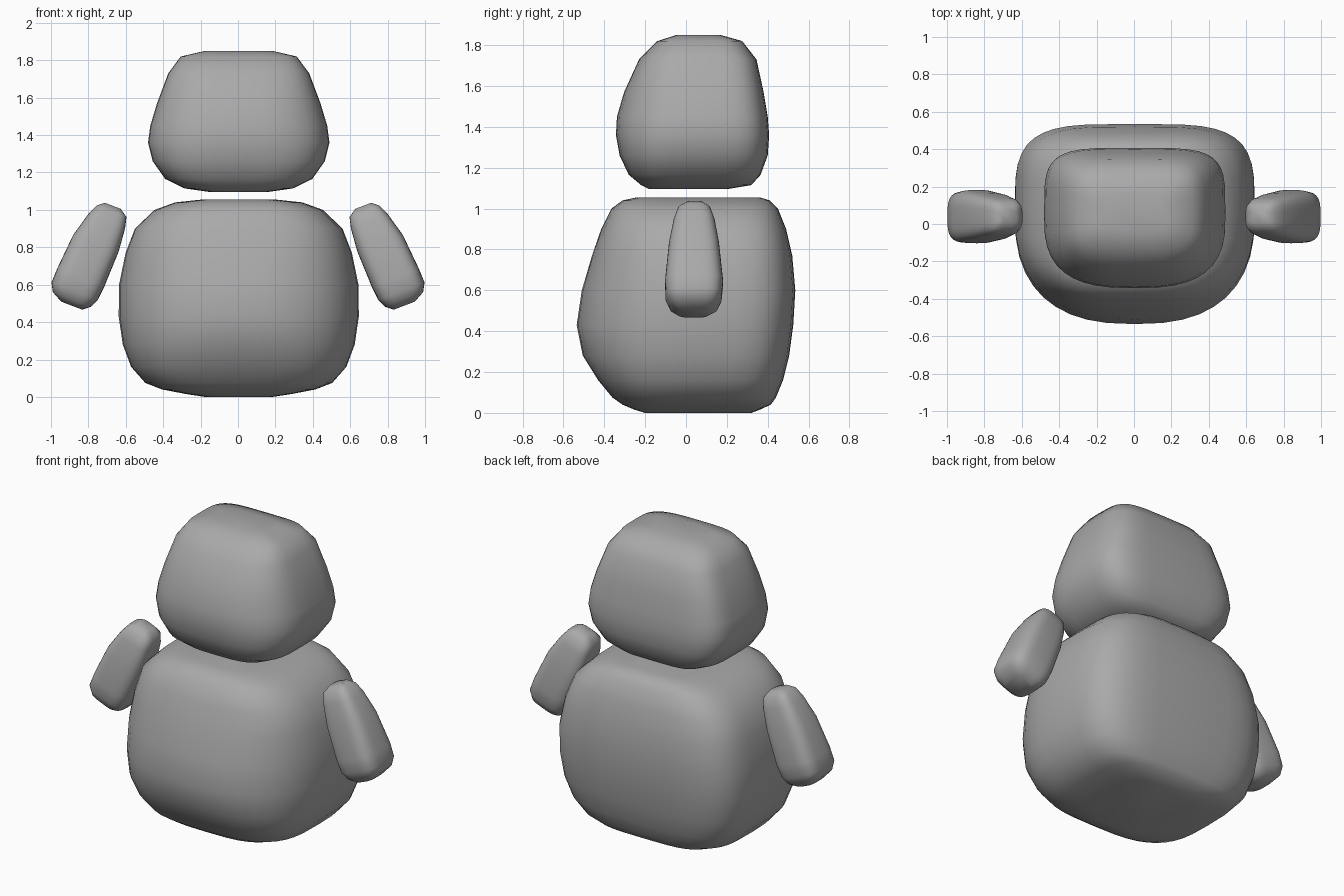
import bpy
import bmesh
from math import sin, cos, pi, radians
from mathutils import Matrix

default_cube = bpy.data.objects.get("Cube")
if default_cube:
    bpy.data.objects.remove(default_cube, do_unlink=True)

SEGMENTS = 40


def make_material(name, colour):
    mat = bpy.data.materials.new(name)
    mat.use_nodes = True
    mat.diffuse_color = colour
    mat.node_tree.nodes["Principled BSDF"].inputs["Base Color"].default_value = colour
    return mat


grey = make_material("plain grey", (0.4, 0.4, 0.4, 1))


def signed_power(value, exponent):
    return (1 if value >= 0 else -1) * abs(value) ** exponent


def rounded_ring(bm, z, left, right, front, back, middle, front_power, back_power):
    """One horizontal section: a soft rectangle with its own front and back roundness."""
    centre, half_width = (left + right) / 2, (right - left) / 2
    ring = []
    for i in range(SEGMENTS):
        angle = 2 * pi * i / SEGMENTS
        is_back = sin(angle) >= 0
        power = 2 / (back_power if is_back else front_power)
        depth = back - middle if is_back else middle - front
        x = centre + half_width * signed_power(cos(angle), power)
        y = middle + depth * signed_power(sin(angle), power)
        ring.append(bm.verts.new((x, y, z)))
    return ring


def soft_block(name, sections, middle, front_power, end_power, back_power, matrix=None):
    """Skin rounded sections (z, left, right, front, back) into a closed smooth block."""
    bm = bmesh.new()
    low, high = sections[0][0], sections[-1][0]
    rings = []
    for z, left, right, front, back in sections:
        # the front grows more square towards the ends
        end = abs(2 * (z - low) / (high - low) - 1) ** 2
        power = front_power + (end_power - front_power) * end
        rings.append(rounded_ring(bm, z, left, right, front, back,
                                  middle, power, back_power))
    for lower, upper in zip(rings, rings[1:]):
        for i in range(SEGMENTS):
            j = (i + 1) % SEGMENTS
            bm.faces.new((lower[i], lower[j], upper[j], upper[i]))
    bm.faces.new(rings[0])
    bm.faces.new(rings[-1])
    if matrix:
        bm.transform(matrix)
    bmesh.ops.recalc_face_normals(bm, faces=bm.faces)
    for face in bm.faces:
        face.smooth = True
    mesh = bpy.data.meshes.new(name)
    bm.to_mesh(mesh)
    bm.free()
    mesh.materials.append(grey)
    obj = bpy.data.objects.new(name, mesh)
    bpy.context.scene.collection.objects.link(obj)
    return obj


def symmetric(profile, centre):
    return [(z, centre - width, centre + width, front, back)
            for z, width, front, back in profile]


# Body: height, half width, front, back
body_profile = [
    (0, .18, -.2, .32),
    (.015, .28, -.25, .36),
    (.04, .41, -.31, .415),
    (.075, .5, -.36, .44),
    (.16, .575, -.43, .475),
    (.28, .62, -.505, .505),
    (.43, .642, -.535, .525),
    (.6, .64, -.51, .535),
    (.77, .605, -.46, .52),
    (.9, .555, -.415, .49),
    (1, .45, -.365, .45),
    (1.04, .34, -.31, .41),
    (1.055, .2, -.24, .36),
]
soft_block("body", symmetric(body_profile, .004), .06, 2.5, 3.5, 4)

# Head: height, half width, front, back
head_profile = [
    (1.095, .15, -.18, .2),
    (1.115, .29, -.22, .32),
    (1.165, .393, -.28, .365),
    (1.26, .46, -.325, .4),
    (1.36, .485, -.343, .407),
    (1.45, .473, -.338, .4),
    (1.57, .437, -.303, .38),
    (1.73, .377, -.23, .345),
    (1.82, .31, -.14, .275),
    (1.85, .18, -.045, .167),
]
soft_block("head", symmetric(head_profile, .004), .04, 2.7, 3.7, 4.5)

# Arms: distance along the arm, inner side, outer side, front, back
arm_sections = [
    (-.577, -.04, .08, -.04, .11),
    (-.545, -.08, .14, -.08, .155),
    (-.5, -.1, .165, -.1, .175),
    (-.42, -.107, .163, -.103, .182),
    (-.22, -.112, .147, -.084, .162),
    (-.09, -.1, .112, -.06, .14),
    (-.03, -.085, .087, -.04, .12),
    (0, -.04, .05, 0, .085),
]
arm_pose = Matrix.Translation((.665, 0, 1.02)) @ Matrix.Rotation(radians(-20.9), 4, 'Y')
for name, side in (("left_arm", 1), ("right_arm", -1)):
    mirror = Matrix.Diagonal((side, 1, 1, 1))
    soft_block(name, arm_sections, .04, 3.5, 3.5, 3.5, mirror @ arm_pose)
